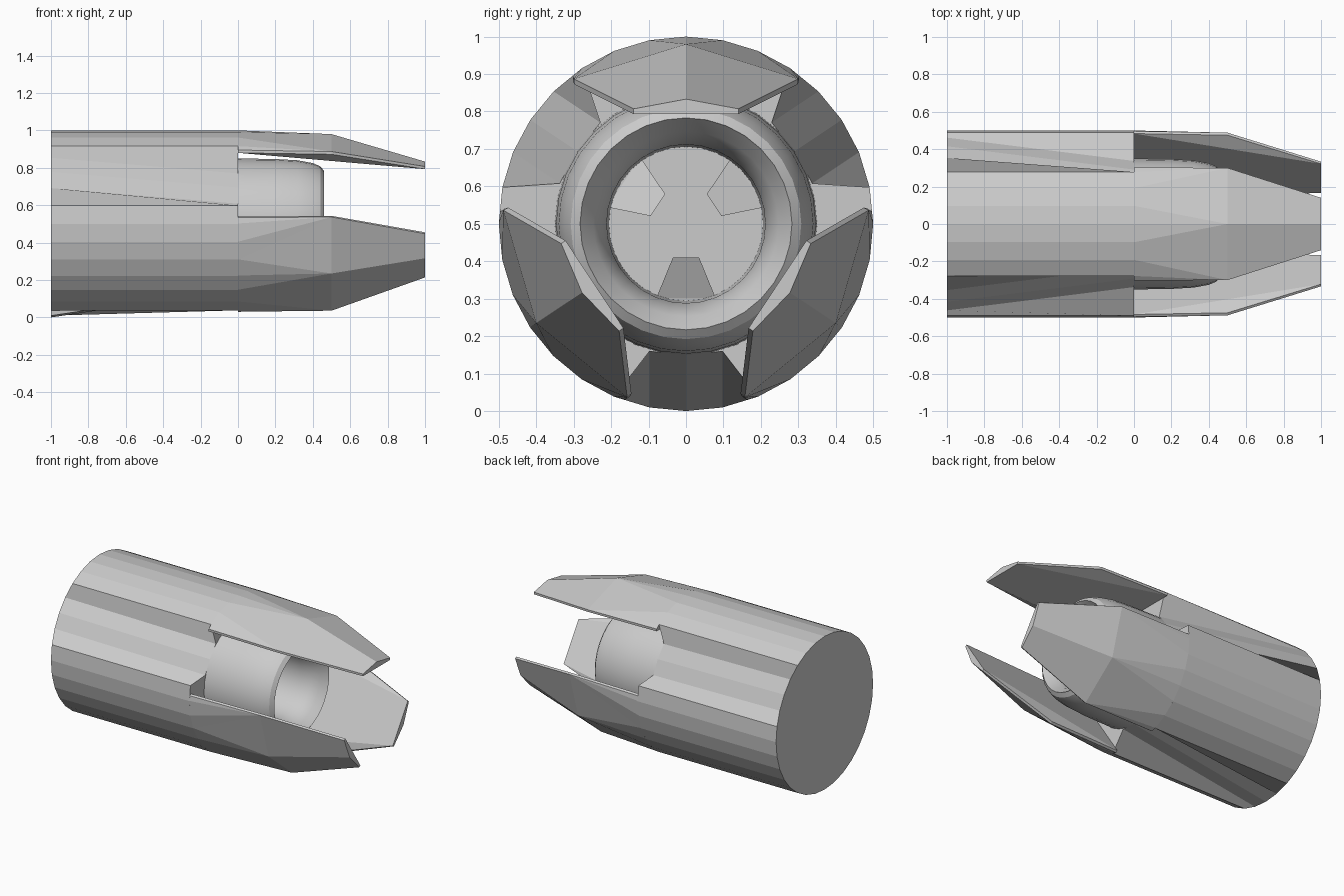
import bpy
from math import sin, cos, pi, radians

if "Cube" in bpy.data.objects:
    bpy.data.objects.remove(bpy.data.objects["Cube"])

C = 0.5   # height of the long axis (runs along x)
N = 32


def make(name, verts, faces, smooth=False):
    me = bpy.data.meshes.new(name)
    me.from_pydata(verts, [], faces)
    me.validate()
    me.update()
    ob = bpy.data.objects.new(name, me)
    bpy.context.collection.objects.link(ob)
    bpy.ops.object.select_all(action='DESELECT')
    bpy.context.view_layer.objects.active = ob
    ob.select_set(True)
    # consistent outward normals
    bpy.ops.object.mode_set(mode='EDIT')
    bpy.ops.mesh.select_all(action='SELECT')
    bpy.ops.mesh.normals_make_consistent(inside=False)
    bpy.ops.object.mode_set(mode='OBJECT')
    if smooth:
        bpy.ops.object.shade_smooth_by_angle(angle=radians(25))
    return ob


def spin(p, deg):
    """Turn a point given as (x, sideways, outward) round the axis; 90 is up."""
    x, s, r = p
    a = radians(deg)
    return (x, r * cos(a) + s * sin(a), C + r * sin(a) - s * cos(a))


# Body: 32-sided drum whose front edge is pushed in at three channels
channels = (3, 13, 24)
back, front = [], []
for k in range(N):
    a = 2 * pi * k / N
    y, z = 0.5 * cos(a), C + 0.5 * sin(a)
    back.append((-1, y, z))
    for c in channels:
        if abs(k - c) <= 1:
            b = 2 * pi * c / N
            y -= 0.15 * cos(b)
            z -= 0.15 * sin(b)
    front.append((0, y, z))
faces = [(i, (i + 1) % N, N + (i + 1) % N, N + i) for i in range(N)]
faces += [tuple(range(N)), tuple(range(N, 2 * N))]
make("body", back + front, faces)

# Nozzle: lathed ring with rounded outer lip and stepped funnel
profile = [(0.0, 0.35), (0.2, 0.347), (0.32, 0.34), (0.40, 0.325), (0.44, 0.308),
           (0.46, 0.283), (0.455, 0.28), (0.42, 0.247), (0.37, 0.225),
           (0.31, 0.212), (0.0, 0.206)]
verts = [(x, r * cos(2 * pi * k / N), C + r * sin(2 * pi * k / N))
         for x, r in profile for k in range(N)]
faces = [(j * N + k, j * N + (k + 1) % N, (j + 1) * N + (k + 1) % N, (j + 1) * N + k)
         for j in range(len(profile) - 1) for k in range(N)]
make("nozzle", verts, faces, smooth=True)

# Petals: arc at the root, ridged tent at mid length, narrow tip, thin rim
arc = [radians(d) for d in (-33.75, -22.5, -11.25, 0, 11.25, 22.5, 33.75)]
pts = [(0, 0.5 * sin(a), 0.5 * cos(a)) for a in arc]                # 0-6
pts += [(0, -0.302, 0.395), (0, 0.302, 0.395),                      # 7, 8 root rim
        (0, -0.302, 0.38), (0, 0.302, 0.38),                        # 9, 10
        (0.5, -0.3, 0.387), (0.5, 0, 0.48), (0.5, 0.3, 0.387),      # 11-13 middle
        (0.5, -0.298, 0.372), (0.5, 0.298, 0.372),                  # 14, 15
        (1, -0.14, 0.307), (1, 0, 0.333), (1, 0.14, 0.307),         # 16-18 tip
        (1, -0.14, 0.293), (1, 0.14, 0.293)]                        # 19, 20
petal_faces = [
    (7, 0, 11), (0, 1, 11), (1, 2, 11), (2, 12, 11), (2, 3, 12),
    (3, 4, 12), (4, 13, 12), (4, 5, 13), (5, 6, 13), (6, 8, 13),
    (11, 12, 17, 16), (12, 13, 18, 17),
    (7, 11, 14, 9), (11, 16, 19, 14), (13, 8, 10, 15), (18, 13, 15, 20),
    (9, 14, 19), (10, 20, 15), (9, 19, 20, 10),
    (16, 17, 18, 20, 19), (9, 7, 0, 1, 2, 3, 4, 5, 6, 8, 10)]
for name, deg in (("top_petal", 90), ("left_petal", 213.5), ("right_petal", -33.5)):
    make(name, [spin(p, deg) for p in pts], petal_faces)

# Small wedges on the floor of the nozzle, in line with the channels
wedge = [(0.05, -0.035, 0.09), (0.05, 0.035, 0.09), (0.0, 0.08, 0.2),
         (0.0, -0.08, 0.2), (0.0, -0.035, 0.09), (0.0, 0.035, 0.09)]
for i, c in enumerate(channels):
    make("floor_wedge_%d" % (i + 1), [spin(p, c * 360 / N) for p in wedge],
         [(0, 1, 2, 3), (0, 3, 4), (1, 5, 2), (0, 4, 5, 1), (4, 3, 2, 5)])
